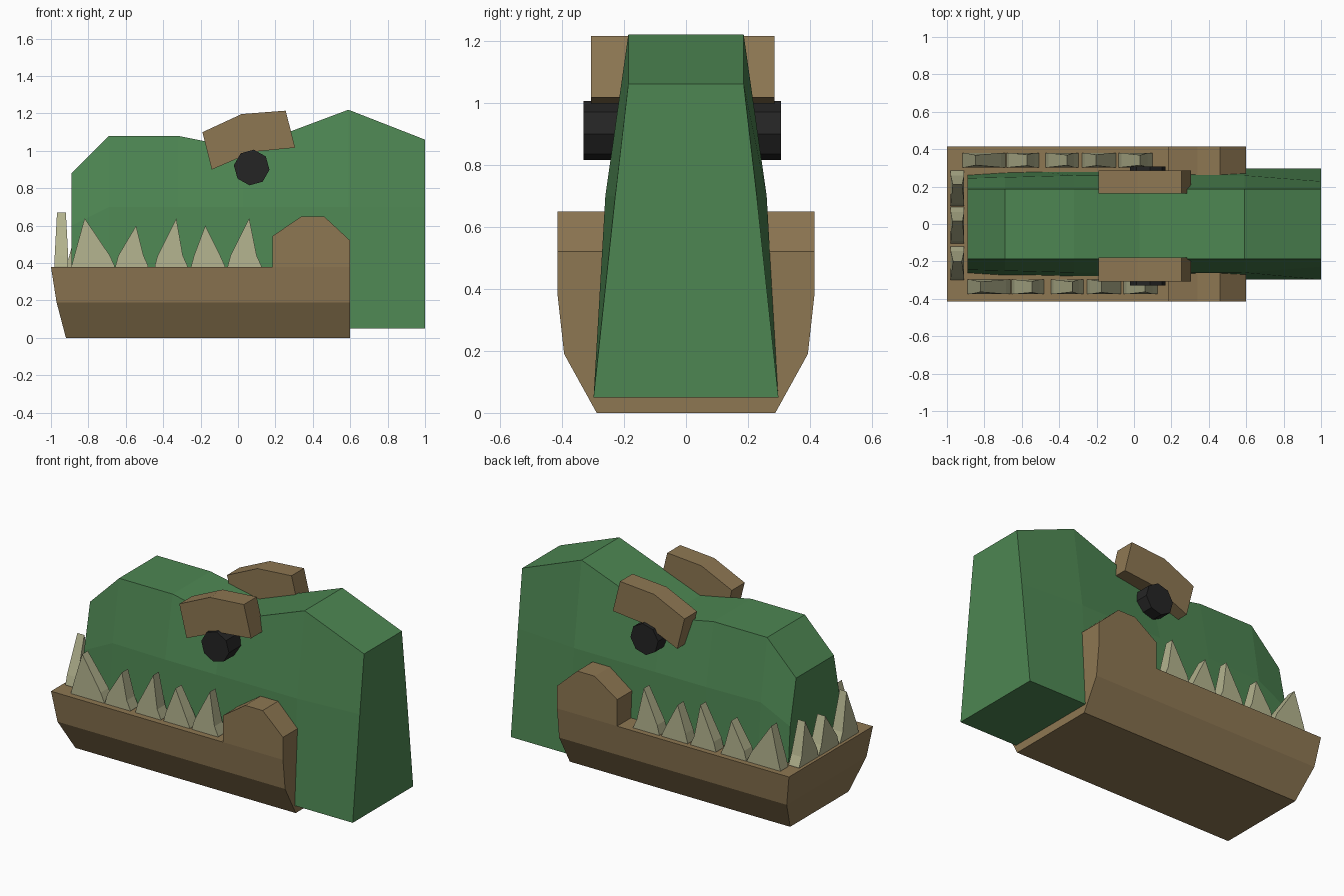
import bpy, bmesh
from math import pi, cos, sin, radians

if "Cube" in bpy.data.objects:
    bpy.data.objects.remove(bpy.data.objects["Cube"])


def material(name, rgb):
    m = bpy.data.materials.new(name)
    m.diffuse_color = (*rgb, 1)
    m.use_nodes = True
    m.node_tree.nodes["Principled BSDF"].inputs["Base Color"].default_value = m.diffuse_color
    return m


GREEN = material("green_skin", (0.075, 0.24, 0.085))
BROWN = material("brown_plate", (0.27, 0.185, 0.085))
IVORY = material("ivory", (0.45, 0.45, 0.27))
BLACK = material("black", (0.018, 0.018, 0.018))


def loft(name, rings, mat):
    """Flat-shaded solid through rings of equal point count, capped at both ends."""
    bm = bmesh.new()
    loops = [[bm.verts.new(p) for p in ring] for ring in rings]
    n = len(loops[0])
    for a, b in zip(loops, loops[1:]):
        for i in range(n):
            j = (i + 1) % n
            bm.faces.new((a[i], a[j], b[j], b[i]))
    bm.faces.new(loops[0])
    bm.faces.new(loops[-1])
    bmesh.ops.recalc_face_normals(bm, faces=bm.faces)
    mesh = bpy.data.meshes.new(name)
    bm.to_mesh(mesh)
    bm.free()
    mesh.materials.append(mat)
    ob = bpy.data.objects.new(name, mesh)
    bpy.context.collection.objects.link(ob)
    return ob


def extrude_y(name, profile, y0, y1, mat):
    return loft(name, [[(x, y, z) for x, z in profile] for y in (y0, y1)], mat)


# Upper head: tapered cross-sections along x (x, top z, middle half width)
head = [(-0.89, 0.88, 0.245), (-0.69, 1.08, 0.25), (-0.32, 1.08, 0.26),
        (0.03, 1.01, 0.26), (0.59, 1.22, 0.26), (1.0, 1.06, 0.228)]
rings = []
for x, top, mid in head:
    low = 0.285 if x < -0.8 else 0.298
    zm = 0.6 if x < -0.8 else 0.7
    half = [(low, 0.05), (mid, zm), (0.186, top)]
    rings.append([(x, y, z) for y, z in half] + [(x, -y, z) for y, z in reversed(half)])
loft("upper_head", rings, GREEN)

# Lower jaw: stacked rectangles (z, front x, half width)
loft("lower_jaw", [[(xf, -w, z), (0.6, -w, z), (0.6, w, z), (xf, w, z)]
                   for z, xf, w in [(0, -0.92, 0.288), (0.19, -0.97, 0.393), (0.38, -1.0, 0.414)]], BROWN)

# Jaw hinges
hinge = [(0.185, 0.38), (0.6, 0.38), (0.6, 0.52), (0.46, 0.65), (0.34, 0.65), (0.185, 0.545)]
for side, s in (("front", -1), ("back", 1)):
    extrude_y("jaw_hinge_" + side, hinge, s * 0.255, s * 0.414, BROWN)

# Brows
brow = [(-0.19, 1.1), (0.02, 1.197), (0.255, 1.215), (0.305, 1.017), (0.08, 0.995), (-0.14, 0.9)]
extrude_y("brow_front", brow, -0.307, -0.18, BROWN)
extrude_y("brow_back", brow, 0.163, 0.286, BROWN)

# Eyes: octagonal plugs
octagon = [(0.073 + 0.096 * cos(i * pi / 4 + radians(-7)),
            0.911 + 0.096 * sin(i * pi / 4 + radians(-7))) for i in range(8)]
extrude_y("eye_front", octagon, -0.33, -0.15, BLACK)
extrude_y("eye_back", octagon, 0.15, 0.307, BLACK)


# Teeth: wedge with a short upright base, written along u with thickness along v
def tooth(name, u0, u1, peak, top, v0, v1, along_x=True):
    prof = [(u0, 0.36), (u1, 0.36), (u1, 0.385), (u1 - 0.025, 0.44), (peak, top),
            (u0 + 0.015, 0.44), (u0, 0.385)]
    v_mid = (v0 + v1) / 2
    rings = []
    for v in (v0, v1):
        ring = []
        for u, z in prof:
            k = 1 - 0.3 * max(0, (z - 0.44) / 0.2)
            w = v_mid + (v - v_mid) * k
            ring.append((u, w, z) if along_x else (w, u, z))
        rings.append(ring)
    loft(name, rings, IVORY)


side_teeth = [(-0.89, -0.66, -0.82, 0.64), (-0.655, -0.48, -0.545, 0.6), (-0.445, -0.27, -0.33, 0.64),
              (-0.25, -0.07, -0.175, 0.6), (-0.055, 0.125, 0.06, 0.64)]
for i, (a, b, p, t) in enumerate(side_teeth):
    tooth(f"tooth_front_{i}", a, b, p, t, -0.375, -0.297)
    d = 0.027
    tooth(f"tooth_back_{i}", a - d, b - d, p - d, t, 0.303, 0.38)

# Snout teeth across the jaw tip
for i, (a, b, p, t) in enumerate([(-0.3, -0.12, -0.2, 0.67), (-0.105, 0.09, 0.015, 0.6),
                                  (0.06 + 0.035, 0.285, 0.21, 0.64)]):
    tooth(f"tooth_snout_{i}", a, b, p, t, -0.98, -0.908, along_x=False)
